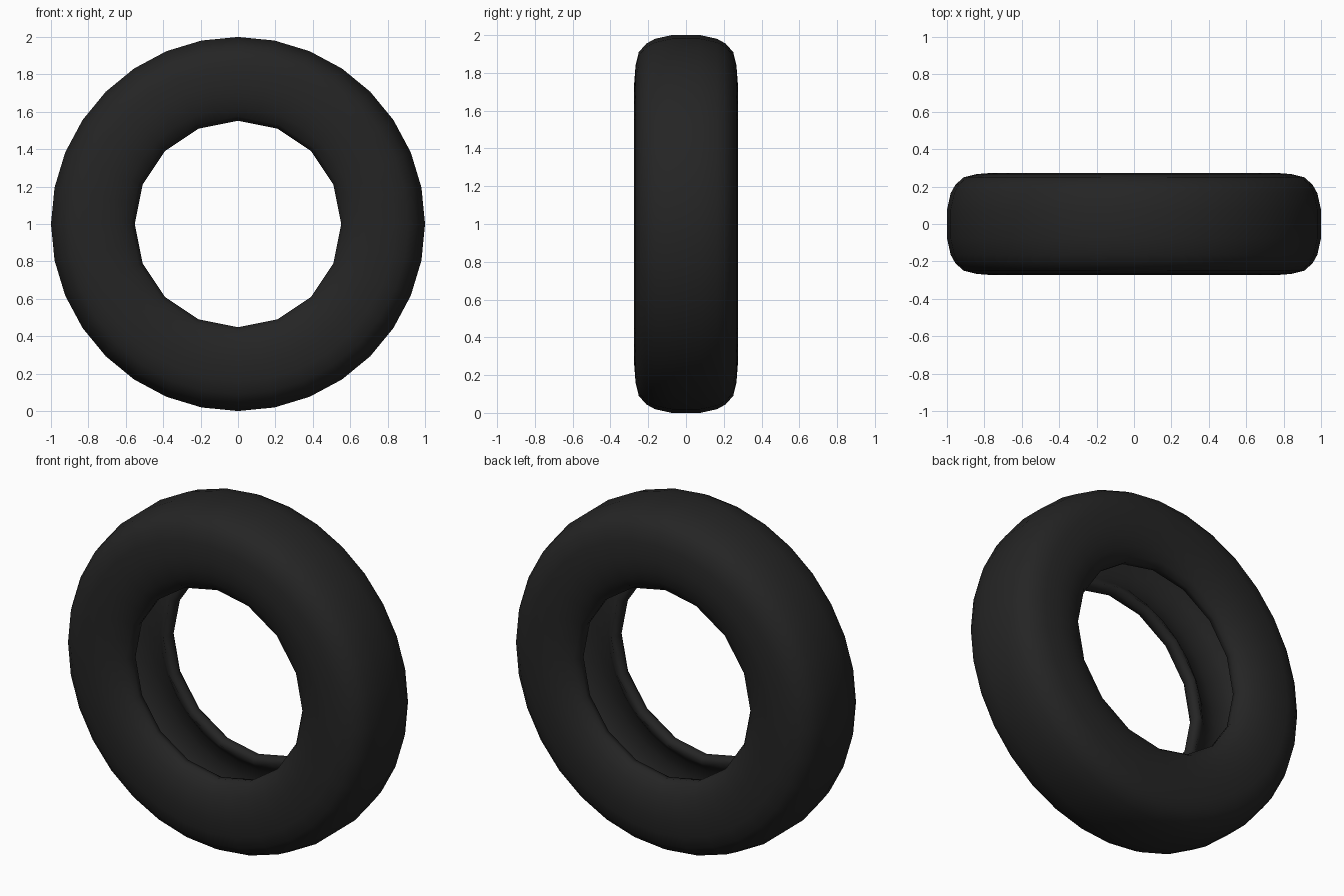
import bpy, bmesh, math

if "Cube" in bpy.data.objects:
    bpy.data.objects.remove(bpy.data.objects["Cube"])

SEG = 32
# half cross-section (radius, half width): tread centre -> sidewall -> bead -> hollow inside
half = [(1.0, 0.075), (0.98, 0.165), (0.955, 0.21), (0.91, 0.25), (0.84, 0.267),
        (0.75, 0.274), (0.68, 0.268), (0.62, 0.25), (0.575, 0.222), (0.552, 0.19),
        (0.556, 0.155), (0.585, 0.14), (0.615, 0.165), (0.66, 0.205), (0.75, 0.228),
        (0.84, 0.22), (0.91, 0.18), (0.945, 0.08)]
profile = [(r, y) for r, y in half] + [(r, -y) for r, y in reversed(half)]

# tyre: closed cross-section turned around the y axis
bm = bmesh.new()
rings = []
for i in range(SEG):
    a = 2 * math.pi * i / SEG
    ring = []
    for r, y in profile:
        # the hole is coarser: odd steps lie on the chord
        k = math.cos(2 * math.pi / SEG) if (i % 2 and r < 0.6) else 1.0
        ring.append(bm.verts.new((r * k * math.sin(a), y, 1 + r * k * math.cos(a))))
    rings.append(ring)
n = len(profile)
for i in range(SEG):
    p, q = rings[i], rings[(i + 1) % SEG]
    for j in range(n):
        m = (j + 1) % n
        bm.faces.new((p[j], p[m], q[m], q[j]))
bmesh.ops.recalc_face_normals(bm, faces=bm.faces)
for f in bm.faces:
    f.smooth = True

mesh = bpy.data.meshes.new("tyre")
bm.to_mesh(mesh)
bm.free()
tyre = bpy.data.objects.new("tyre", mesh)
bpy.context.collection.objects.link(tyre)

# black rubber
rubber = bpy.data.materials.new("black rubber")
rubber.diffuse_color = (0.018, 0.018, 0.018, 1)
rubber.use_nodes = True
rubber.node_tree.nodes["Principled BSDF"].inputs["Base Color"].default_value = rubber.diffuse_color
mesh.materials.append(rubber)
